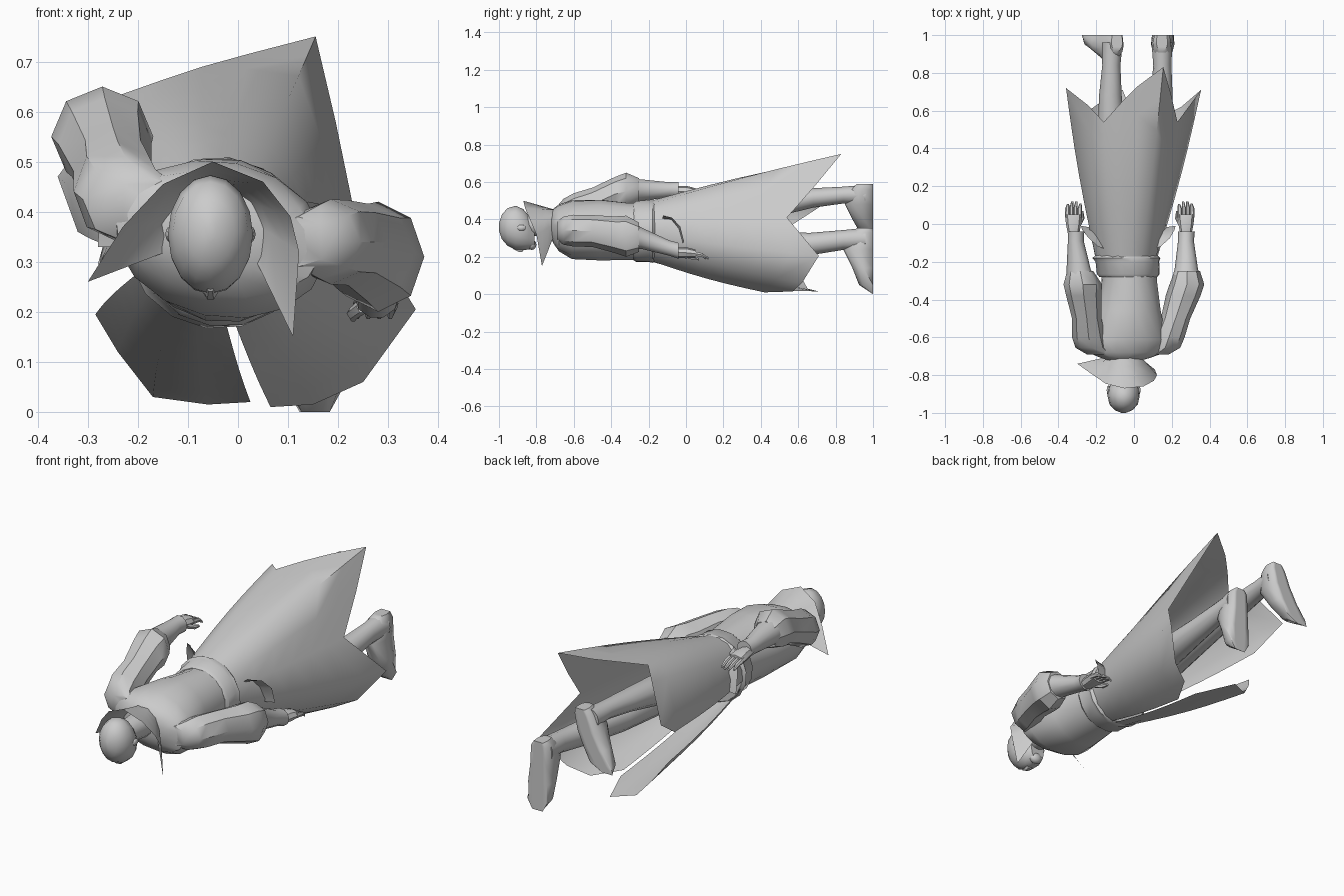
import bpy, bmesh, math
from mathutils import Vector

grey = bpy.data.materials.new("light_grey")
grey.diffuse_color = (0.6, 0.6, 0.6, 1)


def finish(name, bm, angle=40):
    me = bpy.data.meshes.new(name)
    bm.to_mesh(me)
    bm.free()
    me.materials.append(grey)
    ob = bpy.data.objects.new(name, me)
    bpy.context.collection.objects.link(ob)
    bpy.ops.object.select_all(action='DESELECT')
    ob.select_set(True)
    bpy.context.view_layer.objects.active = ob
    bpy.ops.object.shade_smooth_by_angle(angle=math.radians(angle))
    return ob


def loft(name, rings, axis='y', n=12, tilt=0, caps=True):
    """Rings are (x, y, z, half width, half depth), square to the axis."""
    bm = bmesh.new()
    rows = []
    t = math.radians(tilt)
    for x, y, z, a, b in rings:
        row = []
        for i in range(n):
            p = 2 * math.pi * i / n
            u, v = a * math.cos(p), b * math.sin(p)
            u, v = u * math.cos(t) - v * math.sin(t), u * math.sin(t) + v * math.cos(t)
            row.append(bm.verts.new((x + u, y, z + v) if axis == 'y' else (x + u, y + v, z)))
        rows.append(row)
    for r, s in zip(rows, rows[1:]):
        for i in range(n):
            j = (i + 1) % n
            bm.faces.new((r[i], r[j], s[j], s[i]))
    if caps:
        bm.faces.new(rows[0])
        bm.faces.new(rows[-1])
    bmesh.ops.recalc_face_normals(bm, faces=bm.faces)
    return finish(name, bm)


def drape(name, columns, centre, bulge=0.0, steps=5):
    """Open cloth stretched from an inner edge to an outer edge."""
    bm = bmesh.new()
    rows = []
    for start, end in columns:
        s, e = Vector(start), Vector(end)
        out = s - Vector(centre)
        out.y = 0
        out.normalize()
        rows.append([bm.verts.new(s.lerp(e, k / steps) + out * bulge * math.sin(math.pi * k / steps))
                     for k in range(steps + 1)])
    for r, s in zip(rows, rows[1:]):
        for k in range(steps):
            bm.faces.new((r[k], s[k], s[k + 1], r[k + 1]))
    return finish(name, bm, 60)


def around(centre, a, b, degrees):
    p = math.radians(degrees)   # 0 = chest side, 90 = +x
    return (centre[0] + a * math.sin(p), centre[1], centre[2] - b * math.cos(p))


def ball(name, loc, size, seg=12, rings=8):
    bm = bmesh.new()
    bmesh.ops.create_uvsphere(bm, u_segments=seg, v_segments=rings, radius=1)
    for v in bm.verts:
        v.co = Vector((v.co.x * size[0], v.co.y * size[1], v.co.z * size[2])) + Vector(loc)
    return finish(name, bm)


# Head, face and neck
loft("head", [(-.055, -1, .36, .012, .02), (-.055, -.985, .36, .048, .065),
              (-.055, -.955, .36, .075, .1), (-.055, -.91, .355, .085, .118),
              (-.055, -.87, .345, .082, .11), (-.055, -.84, .33, .064, .09),
              (-.055, -.81, .31, .04, .066)], n=16)
loft("nose", [(-.055, -.925, .25, .008, .01), (-.055, -.89, .24, .013, .018),
              (-.055, -.872, .24, .016, .014)], n=6)
ball("chin", (-.055, -.825, .265), (.035, .025, .028))
for side in (-1, 1):
    ball("ear", (-.055 + side * .08, -.88, .355), (.01, .026, .016), 8, 6)
loft("neck", [(-.055, -.86, .37, .052, .055), (-.05, -.68, .37, .07, .07)])

# Torso and belt
loft("torso", [(-.05, -.725, .37, .08, .06), (-.045, -.71, .365, .13, .09),
               (-.04, -.68, .355, .21, .12), (-.035, -.61, .345, .215, .155),
               (-.03, -.46, .343, .175, .164), (-.025, -.3, .335, .148, .155),
               (-.03, -.17, .335, .155, .155)], n=16, tilt=-12)
loft("belt", [(-.03, -.28, .335, .155, .155), (-.03, -.265, .335, .168, .165),
              (-.035, -.2, .338, .17, .167), (-.04, -.18, .338, .182, .172),
              (-.04, -.165, .338, .165, .165)], n=16, tilt=-8)

# Flared collar, open over the chest
collar_edge = [(-.3, -.74, .26), (-.23, -.79, .37), (-.15, -.845, .455), (-.05, -.87, .5),
               (.05, -.86, .46), (.105, -.83, .39), (.122, -.8, .32), (.11, -.77, .15)]
drape("collar", [(around((-.05, -.70, .37), .085, .085, 300 - i * 240 / 7), p)
                 for i, p in enumerate(collar_edge)], (-.05, -.7, .37), 0, 3)

# Long coat skirt: waist angle and hem point for each fold
coat = [(12, .065, .42, .01), (28, .15, .57, .015), (52, .25, .62, .06), (80, .355, .71, .205),
        (108, .23, .54, .41), (130, .195, .69, .58), (152, .155, .83, .75), (171, .02, .73, .715),
        (189, -.07, .64, .69), (207, -.16, .54, .66), (232, -.245, .63, .63),
        (260, -.36, .72, .47), (277, -.32, .55, .36)]
front_panel = [(290, -.285, .55, .195), (305, -.24, .6, .12), (325, -.17, .65, .03),
               (345, -.06, .71, .015), (366, .025, .5, .02)]
waist = (-.04, -.18, .338)
for name, folds in (("coat_skirt", coat), ("coat_front_panel", front_panel)):
    drape(name, [(around(waist, .165, .166, f[0]), f[1:]) for f in folds], waist, .012, 6)

# Flared pocket flaps under the belt
flap_right = [((.11, -.13, .4), (.14, -.12, .42)), ((.13, -.08, .4), (.19, -.075, .41)),
              ((.145, -.04, .35), (.215, -.03, .36)), ((.145, -.02, .27), (.22, -.01, .28))]
flap_left = [((-.16, -.13, .47), (-.19, -.12, .51)), ((-.19, -.08, .46), (-.24, -.075, .49)),
             ((-.215, -.04, .41), (-.275, -.03, .42)), ((-.215, -.02, .33), (-.28, -.01, .33))]
drape("pocket_flap_right", flap_right, (0, 0, .34), 0, 2)
drape("pocket_flap_left", flap_left, (0, 0, .34), 0, 2)

# Sleeves and forearms
loft("left_sleeve", [(-.18, -.69, .42, .07, .05), (-.225, -.655, .425, .085, .085),
                     (-.24, -.6, .44, .088, .1), (-.25, -.5, .48, .078, .09),
                     (-.266, -.38, .535, .093, .092), (-.271, -.32, .55, .102, .1),
                     (-.285, -.25, .55, .07, .07)], n=8)
loft("right_sleeve", [(.12, -.69, .34, .065, .05), (.165, -.655, .34, .08, .075),
                      (.185, -.6, .34, .083, .085), (.22, -.5, .338, .078, .085),
                      (.26, -.38, .318, .092, .098), (.28, -.32, .31, .092, .11),
                      (.282, -.25, .305, .068, .078)], n=8)
loft("left_forearm", [(-.285, -.27, .555, .072, .065), (-.293, -.24, .557, .064, .06),
                      (-.308, -.09, .558, .042, .043), (-.306, -.04, .558, .043, .045)], n=10)
loft("right_forearm", [(.278, -.27, .31, .072, .07), (.277, -.24, .3, .062, .06),
                       (.275, -.09, .247, .042, .043), (.277, -.04, .232, .045, .045)], n=10)

# Hands: palm, four fingers and a thumb
for name, x, z, s in (("left", -.32, .55, 1), ("right", .275, .222, -1)):
    loft(name + "_palm", [(x, -.06, z, .028, .026), (x, 0, z, .04, .03),
                          (x, .05, z - .005, .046, .022)], n=8)
    for k in range(4):
        fx = x + (k - 1.5) * .022
        tip = .125 - abs(k - 1.6) * .012
        loft(name + "_finger", [(fx, .035, z - .003, .012, .014),
                                (fx, .085, z - .012, .011, .012),
                                (fx + s * .004, tip, z - .03, .006, .007)], n=6)
    loft(name + "_thumb", [(x + s * .025, -.01, z - .01, .014, .015),
                           (x + s * .045, .03, z - .025, .013, .013),
                           (x + s * .045, .07, z - .035, .007, .007)], n=6)

# Legs
loft("left_leg", [(-.11, -.15, .39, .08, .09), (-.12, .1, .42, .09, .09),
                  (-.12, .4, .47, .075, .075), (-.125, .68, .515, .06, .052),
                  (-.12, .84, .53, .048, .045), (-.115, .96, .53, .055, .055)])
loft("right_leg", [(.04, -.15, .31, .08, .09), (.07, .1, .285, .09, .09),
                   (.115, .4, .265, .08, .075), (.145, .66, .268, .06, .06),
                   (.15, .84, .29, .048, .053), (.148, .96, .295, .055, .06)])

# Shoes: heel to toe, flattened on the sole
shoes = (("left_shoe", [(-.09, .96, .59, .03, .045), (-.1, .945, .56, .045, .065),
                        (-.125, .93, .48, .055, .08), (-.165, .95, .4, .06, .06),
                        (-.21, .97, .33, .06, .04), (-.25, .985, .295, .03, .02)]),
         ("right_shoe", [(.148, .96, .355, .03, .045), (.148, .945, .33, .048, .065),
                         (.148, .925, .24, .052, .085), (.152, .95, .14, .062, .06),
                         (.153, .965, .05, .058, .04), (.153, .985, 0, .03, .02)]))
for name, rings in shoes:
    shoe = loft(name, rings, 'z', 12)
    for v in shoe.data.vertices:
        v.co.y = 1 if v.co.y > .962 else v.co.y
